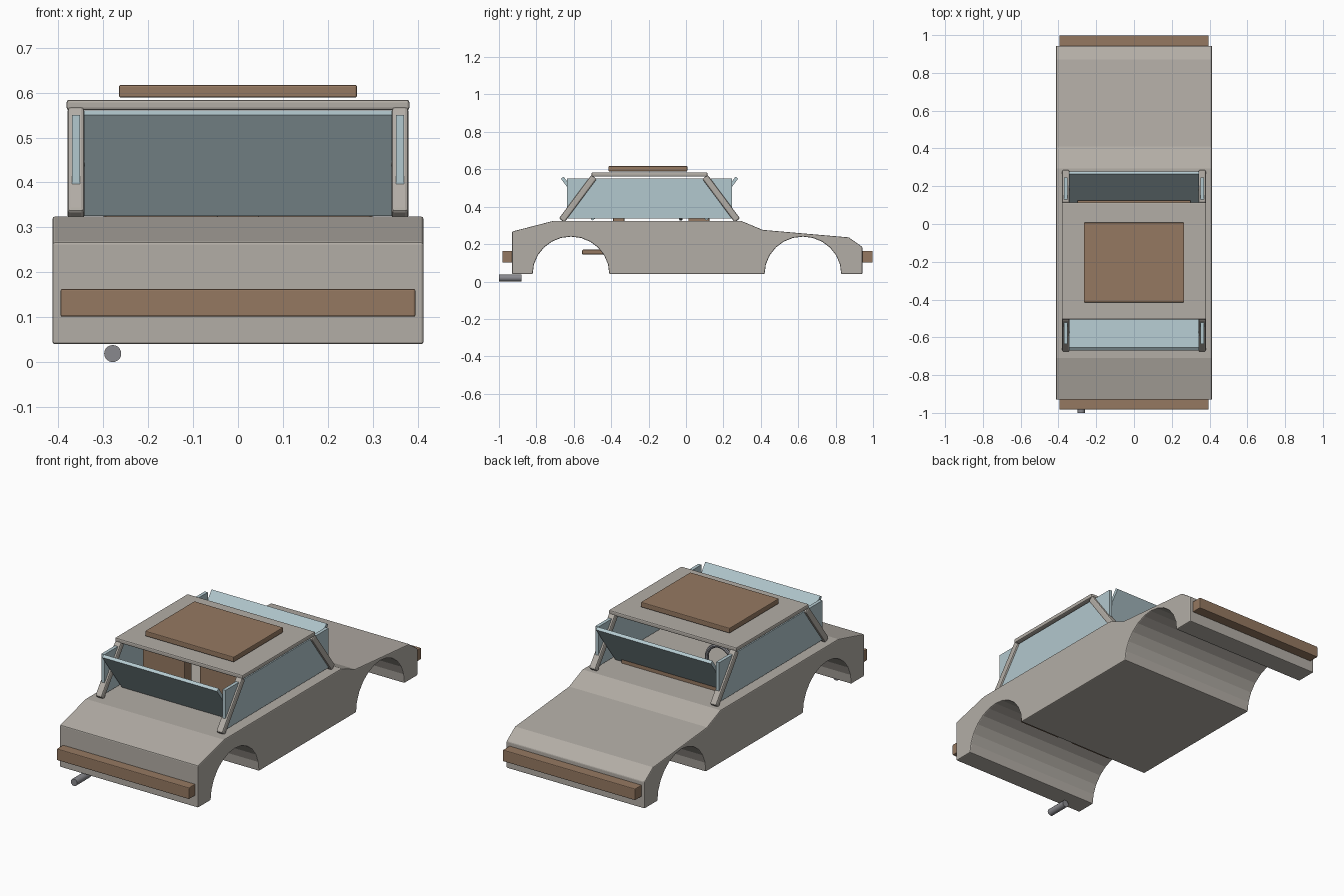
import bpy, bmesh, math
from mathutils import Matrix

if "Cube" in bpy.data.objects:
    bpy.data.objects.remove(bpy.data.objects["Cube"])


def material(name, rgb):
    m = bpy.data.materials.new(name)
    m.diffuse_color = (*rgb, 1)
    m.use_nodes = True
    m.node_tree.nodes["Principled BSDF"].inputs["Base Color"].default_value = m.diffuse_color
    return m


PAINT = material("paint", (0.45, 0.42, 0.38))
BROWN = material("brown", (0.30, 0.19, 0.12))
GLASS = material("glass", (0.45, 0.58, 0.62))
METAL = material("metal", (0.25, 0.25, 0.27))


def finish(bm, name, mat, bevel=0.0):
    bmesh.ops.recalc_face_normals(bm, faces=bm.faces)
    me = bpy.data.meshes.new(name)
    bm.to_mesh(me)
    bm.free()
    ob = bpy.data.objects.new(name, me)
    bpy.context.collection.objects.link(ob)
    me.materials.append(mat)
    if bevel:
        b = ob.modifiers.new("bevel", 'BEVEL')
        b.width, b.segments = bevel, 2
        b.limit_method, b.angle_limit = 'ANGLE', math.radians(35)
    return ob


def box(name, mat, x, y, z, bevel=0.004, tilt=0.0):
    """Box from (min, max) ranges, optionally tilted about x through its centre."""
    bm = bmesh.new()
    size = [r[1] - r[0] for r in (x, y, z)]
    mid = [(r[1] + r[0]) / 2 for r in (x, y, z)]
    bmesh.ops.create_cube(bm, size=1, matrix=Matrix.Translation(mid)
                          @ Matrix.Rotation(tilt, 4, 'X') @ Matrix.Diagonal((*size, 1)))
    return finish(bm, name, mat, bevel)


# Body: side profile with wheel arches, extruded across the width
def arch(cy, r=0.205, n=12):
    return [(cy - r * math.cos(math.pi * i / n), 0.04 + 0.2 * math.sin(math.pi * i / n))
            for i in range(n + 1)]


profile = [(-0.93, 0.04)] + arch(-0.615) + arch(0.625) + [
    (0.943, 0.04), (0.943, 0.185), (0.87, 0.236), (0.41, 0.276), (0.295, 0.324),
    (-0.71, 0.324), (-0.93, 0.267)]
bm = bmesh.new()
side = bm.faces.new([bm.verts.new((-0.413, y, z)) for y, z in profile])
ext = bmesh.ops.extrude_face_region(bm, geom=[side])
bmesh.ops.translate(bm, vec=(0.826, 0, 0),
                    verts=[v for v in ext["geom"] if isinstance(v, bmesh.types.BMVert)])
# keep the starting cap so the body is closed
if not side.is_valid or all(len(e.link_faces) == 1 for e in side.edges):
    bmesh.ops.holes_fill(bm, edges=[e for e in bm.edges if e.is_boundary])
finish(bm, "body", PAINT, 0.005)

# Bumpers
box("front_bumper", BROWN, (-0.395, 0.395), (-0.982, -0.92), (0.101, 0.163))
box("rear_bumper", BROWN, (-0.395, 0.395), (0.935, 0.998), (0.101, 0.163))

# Roof and roof panel
box("roof", PAINT, (-0.382, 0.382), (-0.505, 0.115), (0.561, 0.584), 0.006)
box("roof_panel", BROWN, (-0.265, 0.265), (-0.415, 0.007), (0.589, 0.617))

# Posts and the outward leaning end windows
LEAN = math.atan2(0.175, 0.235)
for label, cy, sign in (("front", -0.578, -1), ("rear", 0.188, 1)):
    for side_name, cx in (("left", -0.361), ("right", 0.361)):
        box(f"{label}_{side_name}_post", PAINT, (cx - 0.019, cx + 0.019),
            (cy - 0.018, cy + 0.018), (0.443 - 0.145, 0.443 + 0.145), 0.008, sign * LEAN)
    box(f"{label}_window", GLASS, (-0.343, 0.343), (cy - 0.009, cy + 0.009),
        (0.443 - 0.14, 0.443 + 0.14), 0, -sign * LEAN)

# Side windows
for side_name, cx in (("left", -0.361), ("right", 0.361)):
    box(f"{side_name}_window", GLASS, (cx - 0.009, cx + 0.009),
        (-0.635, 0.245), (0.337, 0.55), 0)

# Seats
for side_name, cx in (("left", -0.17), ("right", 0.17)):
    box(f"{side_name}_seat_back", BROWN, (cx - 0.125, cx + 0.125), (-0.39, -0.33), (0.17, 0.51))
    box(f"{side_name}_seat_base", BROWN, (cx - 0.125, cx + 0.125), (-0.555, -0.2), (0.145, 0.17))

# Dashboard
box("dashboard", BROWN, (-0.3, 0.3), (0.013, 0.125), (0.26, 0.385))

# Steering wheel
bpy.ops.mesh.primitive_torus_add(major_radius=0.075, minor_radius=0.01, major_segments=24,
                                 minor_segments=8, location=(-0.18, -0.028, 0.41),
                                 rotation=(math.radians(90), 0, 0))
wheel = bpy.context.object
wheel.name = "steering_wheel"
wheel.data.materials.append(METAL)
bpy.ops.object.shade_smooth_by_angle()

# Exhaust pipe
bpy.ops.mesh.primitive_cylinder_add(vertices=20, radius=0.019, depth=0.12,
                                    location=(-0.279, -0.94, 0.019),
                                    rotation=(math.radians(90), 0, 0))
pipe = bpy.context.object
pipe.name = "exhaust_pipe"
pipe.data.materials.append(METAL)
bpy.ops.object.shade_smooth_by_angle()
